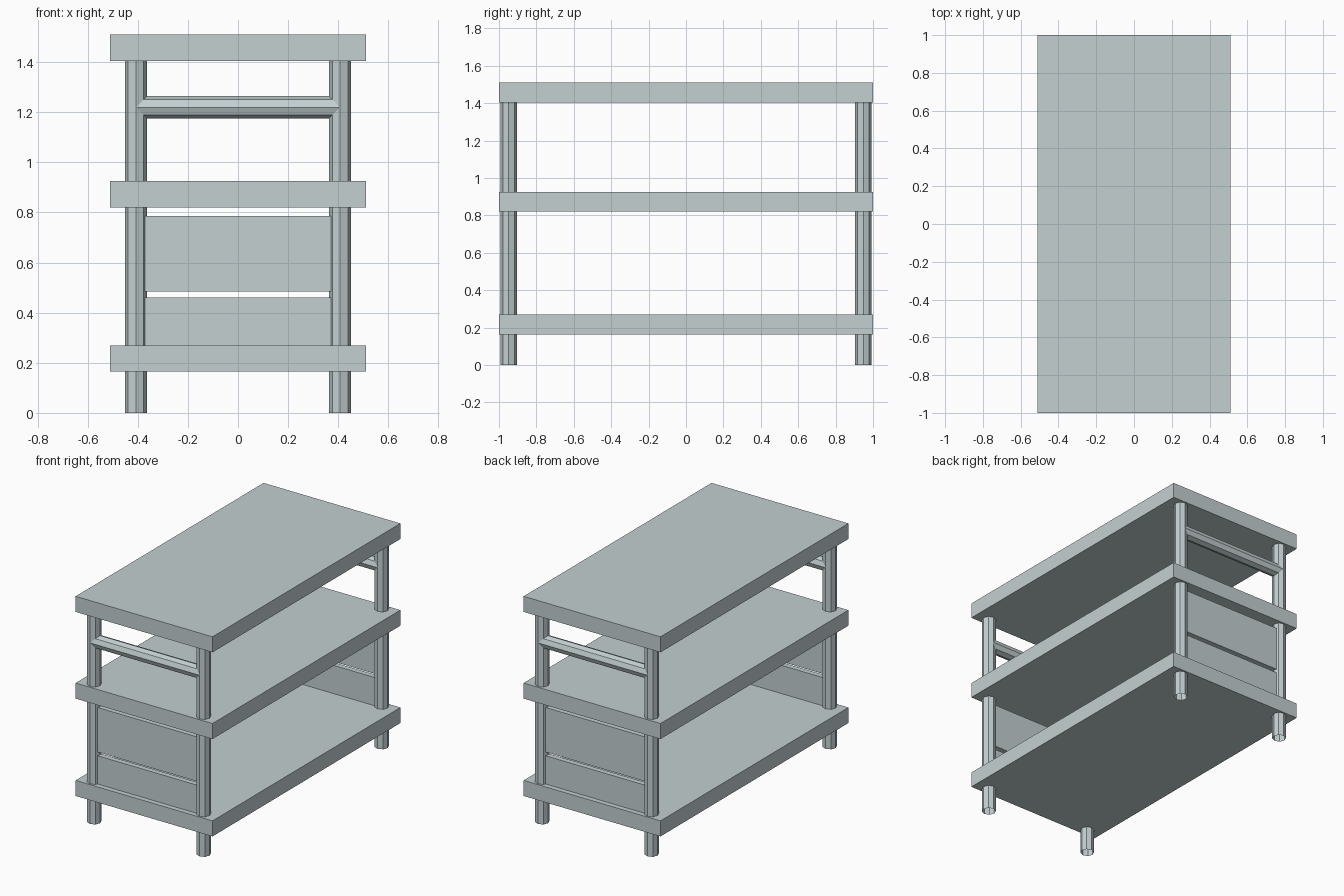
import bpy
import math

if "Cube" in bpy.data.objects:
    bpy.data.objects.remove(bpy.data.objects["Cube"])

# Single pale grey colour for the whole shelf unit
grey = bpy.data.materials.new("pale grey")
grey.diffuse_color = (0.55, 0.63, 0.64, 1)
grey.use_nodes = True
grey.node_tree.nodes["Principled BSDF"].inputs["Base Color"].default_value = grey.diffuse_color

LEG_X, LEG_Y, TUBE_R = 0.408, 0.948, 0.044


def finish(name):
    obj = bpy.context.object
    obj.name = name
    obj.data.materials.append(grey)
    return obj


def box(name, size, centre):
    bpy.ops.mesh.primitive_cube_add(size=1, location=centre)
    obj = finish(name)
    obj.scale = size
    bpy.ops.object.transform_apply(location=False, rotation=False, scale=True)


def tube(name, length, centre, rotation=(0, 0, 0)):
    # Open eight-sided tube with corners on its axes
    bpy.ops.mesh.primitive_cylinder_add(
        vertices=8, radius=TUBE_R, depth=length, end_fill_type='NOTHING',
        location=centre, rotation=rotation)
    finish(name)


# Three thick shelves
for name, z in (("bottom_shelf", 0.217), ("middle_shelf", 0.873), ("top_shelf", 1.457)):
    box(name, (1.02, 2.0, 0.105), (0, 0, z))

for end, sy in (("front", -1), ("back", 1)):
    y = sy * LEG_Y
    # Legs
    for side, sx in (("left", -1), ("right", 1)):
        tube(f"{end}_{side}_leg", 1.42, (sx * LEG_X, y, 0.71))
    # Rail between the legs, under the top shelf
    tube(f"{end}_rail", 2 * LEG_X, (0, y, 1.22), (0, math.pi / 2, 0))
    # Two end panels with a narrow gap between them
    box(f"{end}_upper_panel", (0.76, 0.036, 0.30), (0, y, 0.635))
    box(f"{end}_lower_panel", (0.76, 0.036, 0.28), (0, y, 0.32))
